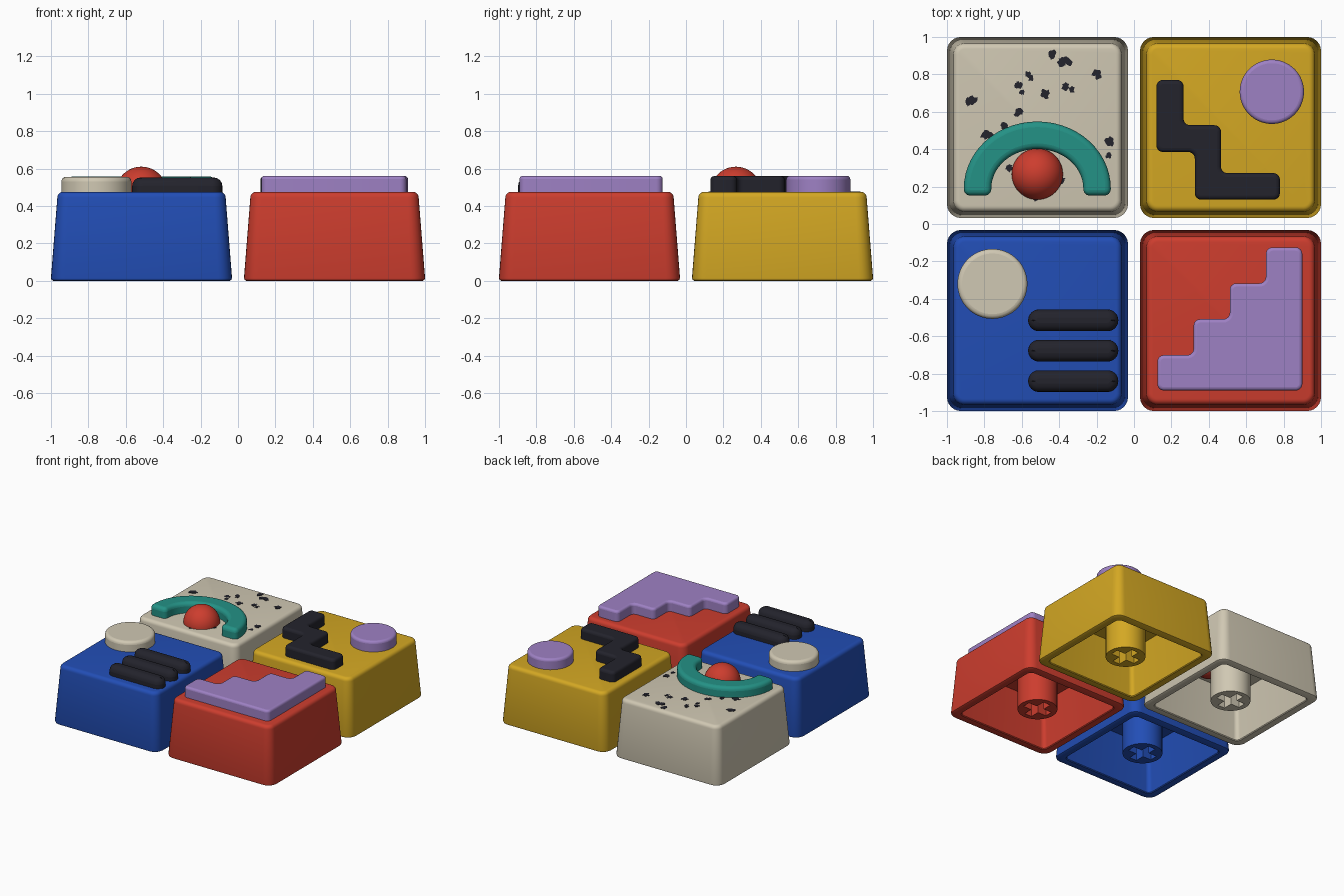
import bpy, bmesh, math, random
from mathutils import Vector

random.seed(4)
cube = bpy.data.objects.get("Cube")
if cube:
    bpy.data.objects.remove(cube, do_unlink=True)

TOP = 0.475      # height of the cap's top face
CEILING = 0.385  # height of the hollow inside


def material(name, rgb):
    def linear(c):
        c /= 255
        return c / 12.92 if c < 0.04 else ((c + 0.055) / 1.055) ** 2.4
    colour = [linear(c) for c in rgb] + [1]
    m = bpy.data.materials.new(name)
    m.use_nodes = True
    m.diffuse_color = colour
    m.node_tree.nodes["Principled BSDF"].inputs["Base Color"].default_value = colour
    return m


BLUE = material("blue", (34, 78, 182))
RED = material("red", (205, 61, 46))
YELLOW = material("yellow", (212, 168, 35))
CREAM = material("cream", (208, 200, 179))
PURPLE = material("purple", (158, 129, 196))
BLACK = material("black", (35, 35, 44))
TEAL = material("teal", (36, 146, 134))


def finish(name, bm, mat, bevel=0, angle=35):
    bmesh.ops.recalc_face_normals(bm, faces=bm.faces)
    mesh = bpy.data.meshes.new(name)
    bm.to_mesh(mesh)
    bm.free()
    obj = bpy.data.objects.new(name, mesh)
    bpy.context.collection.objects.link(obj)
    mesh.materials.append(mat)
    if bevel:
        mod = obj.modifiers.new("soft edge", 'BEVEL')
        mod.width = bevel
        mod.segments = 4
        mod.limit_method = 'ANGLE'
        mod.angle_limit = math.radians(60)
        mod.use_clamp_overlap = False
    bpy.ops.object.select_all(action='DESELECT')
    bpy.context.view_layer.objects.active = obj
    obj.select_set(True)
    bpy.ops.object.shade_smooth_by_angle(angle=math.radians(angle))
    return obj


def rounded(points, r, steps=6):
    """Outline with its sharp corners replaced by arcs."""
    out = []
    for i, p in enumerate(points):
        p = Vector(p)
        d1 = (Vector(points[i - 1]) - p).normalized()
        d2 = (Vector(points[(i + 1) % len(points)]) - p).normalized()
        if d1.dot(d2) < -0.8:
            out.append(p)
            continue
        centre = p + (d1 + d2) * r
        for k in range(steps + 1):
            t = math.pi / 2 * k / steps
            out.append(centre - d2 * r * math.cos(t) - d1 * r * math.sin(t))
    return out


def rectangle(cx, cy, hx, hy):
    return [(cx - hx, cy - hy), (cx + hx, cy - hy), (cx + hx, cy + hy), (cx - hx, cy + hy)]


def circle(cx, cy, r, n=64):
    return [(cx + r * math.cos(math.tau * k / n), cy + r * math.sin(math.tau * k / n))
            for k in range(n)]


def prism(bm, outline, z0, z1):
    face = bm.faces.new([bm.verts.new((p[0], p[1], z0)) for p in outline])
    top = bmesh.ops.extrude_face_region(bm, geom=[face], use_keep_orig=True)["geom"]
    moved = [v for v in top if isinstance(v, bmesh.types.BMVert)]
    bmesh.ops.translate(bm, verts=moved, vec=(0, 0, z1 - z0))


def relief(name, outline, z1, mat, bevel):
    """Raised soft-edged shape seated in the top of a cap."""
    bm = bmesh.new()
    prism(bm, outline, TOP - 0.055, z1)
    return finish(name, bm, mat, bevel)


def cap(name, cx, cy, mat):
    # Hollow tapered shell, from the inner ceiling down over the rim and up to the top
    sections = [(0.38, 0.03, CEILING), (0.415, 0.035, 0.006), (0.421, 0.04, 0),
                (0.472, 0.065, 0), (0.481, 0.073, 0.005), (0.484, 0.075, 0.016)]
    edge = 0.03
    for k in range(6):
        t = math.pi / 2 * k / 5
        sections.append((0.42 + edge * math.cos(t), 0.03 + edge * math.cos(t),
                         TOP - edge + edge * math.sin(t)))
    bm = bmesh.new()
    rings = [[bm.verts.new((p.x, p.y, z)) for p in rounded(rectangle(cx, cy, h, h), r)]
             for h, r, z in sections]
    for a, b in zip(rings, rings[1:]):
        for i in range(len(a)):
            j = (i + 1) % len(a)
            bm.faces.new((a[i], a[j], b[j], b[i]))
    bm.faces.new(rings[0])
    bm.faces.new(rings[-1])
    finish(name + "_cap", bm, mat)

    # Round stem with a cross-shaped socket
    w, a = 0.033, 0.11
    cross = [(w, w), (w, a), (-w, a), (-w, w), (-a, w), (-a, -w),
             (-w, -w), (-w, -a), (w, -a), (w, -w), (a, -w), (a, w)]
    curve = bpy.data.curves.new(name + "_stem", 'CURVE')
    curve.dimensions = '2D'
    curve.fill_mode = 'BOTH'
    half = (CEILING + 0.01 - 0.015) / 2
    curve.extrude = half
    for outline in (circle(0, 0, 0.15, 40), cross):
        spline = curve.splines.new('POLY')
        spline.points.add(len(outline) - 1)
        for point, p in zip(spline.points, outline):
            point.co = (p[0], p[1], 0, 1)
        spline.use_cyclic_u = True
    curve.materials.append(mat)
    stem = bpy.data.objects.new(name + "_stem", curve)
    stem.location = (cx, cy, 0.015 + half)
    bpy.context.collection.objects.link(stem)
    bpy.ops.object.select_all(action='DESELECT')
    bpy.context.view_layer.objects.active = stem
    stem.select_set(True)
    bpy.ops.object.convert(target='MESH')
    bpy.ops.object.shade_smooth_by_angle(angle=math.radians(35))


C = 0.516
cap("blue", -C, -C, BLUE)
cap("red", C, -C, RED)
cap("yellow", C, C, YELLOW)
cap("cream", -C, C, CREAM)

# Blue cap: button and three bars
relief("cream_button", circle(-0.757, -0.32, 0.187), 0.556, CREAM, 0.025)
for i in range(3):
    bar = rounded(rectangle(-0.325, -0.515 - 0.1625 * i, 0.241, 0.058), 0.0575, 10)
    relief(f"black_bar_{i + 1}", bar, 0.552, BLACK, 0.045)

# Red cap: staircase
stairs = [(0.125, -0.89), (0.9, -0.89), (0.9, -0.125)]
for i in range(4):
    x, y = 0.705 - 0.193 * i, -0.125 - 0.192 * i
    stairs.append((x if i < 3 else 0.125, y))
    if i < 3:
        stairs.append((x, y - 0.192))
relief("staircase", rounded(stairs, 0.035), 0.561, PURPLE, 0.018)

# Yellow cap: zigzag and button
zigzag = [(0.12, 0.385), (0.325, 0.385), (0.325, 0.13), (0.78, 0.13), (0.78, 0.272),
          (0.465, 0.272), (0.465, 0.528), (0.265, 0.528), (0.265, 0.77), (0.12, 0.77)]
relief("zigzag", rounded(zigzag, 0.035), 0.56, BLACK, 0.022)
relief("purple_button", circle(0.737, 0.707, 0.172), 0.561, PURPLE, 0.02)

# Cream cap: arch over a ball
N = 28
arch = []
for r, order in ((0.393, range(N + 1)), (0.246, range(N, -1, -1))):
    arc = [(-0.517 + r * math.cos(math.pi * k / N),
            0.19 + (r - 0.035) * math.sin(math.pi * k / N)) for k in order]
    feet = [(arc[0][0], 0.152), (arc[-1][0], 0.152)]
    arch += [feet[0]] + arc + [feet[1]]
relief("arch", rounded(arch, 0.035), 0.558, TEAL, 0.03)

bm = bmesh.new()
bmesh.ops.create_uvsphere(bm, u_segments=48, v_segments=24, radius=0.137)
bmesh.ops.translate(bm, verts=bm.verts, vec=(-0.517, 0.267, 0.473))
finish("ball", bm, RED)

# Ragged speckles scattered on the cream cap
spots = [(-0.43, 0.905, 2), (-0.385, 0.875, 3), (-0.35, 0.875, 3), (-0.2, 0.795, 3),
         (-0.56, 0.785, 2), (-0.625, 0.74, 2), (-0.605, 0.7, 1), (-0.48, 0.7, 3),
         (-0.375, 0.745, 2), (-0.335, 0.72, 1), (-0.865, 0.65, 3), (-0.615, 0.595, 2),
         (-0.785, 0.485, 3), (-0.7, 0.515, 2), (-0.14, 0.435, 3), (-0.13, 0.36, 1),
         (-0.53, 0.155, 2), (-0.38, 0.225, 2), (-0.66, 0.3, 2)]
bm = bmesh.new()
for x, y, size in spots:
    for blob in range(2):
        r = 0.012 + 0.006 * size
        cx, cy = x + random.uniform(-0.5, 0.5) * r, y + random.uniform(-0.5, 0.5) * r
        outline = []
        for k in range(12):
            t, d = math.tau * k / 12, r * random.uniform(0.45, 1)
            outline.append((cx + d * math.cos(t), cy + d * math.sin(t)))
        prism(bm, outline, TOP - 0.003, TOP + 0.002 + 0.0005 * blob)
finish("speckles", bm, BLACK, angle=20)
